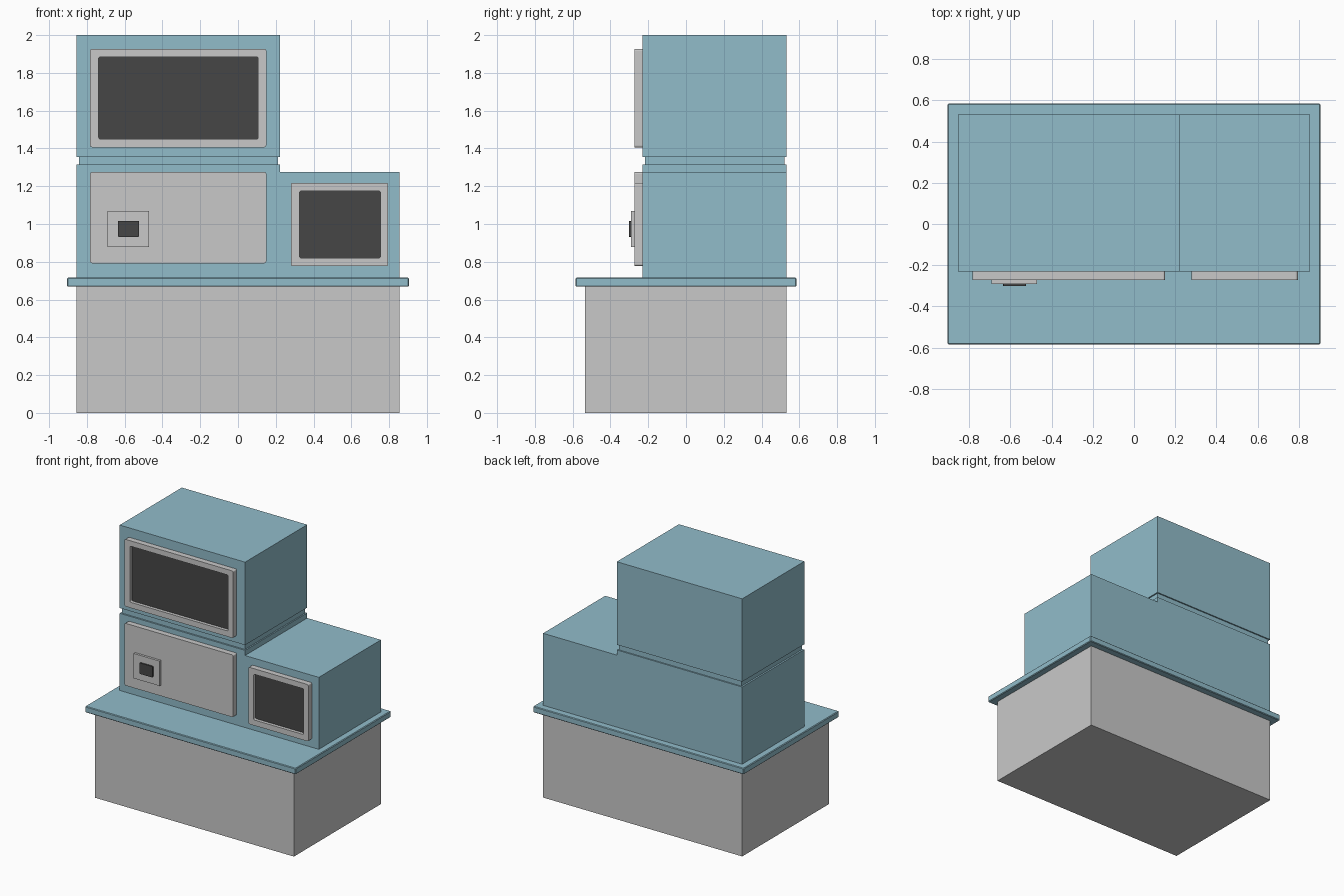
import bpy
import bmesh
import math

if "Cube" in bpy.data.objects:
    bpy.data.objects.remove(bpy.data.objects["Cube"])


def material(name, rgb):
    m = bpy.data.materials.new(name)
    m.diffuse_color = (*rgb, 1)
    m.use_nodes = True
    m.node_tree.nodes["Principled BSDF"].inputs["Base Color"].default_value = m.diffuse_color
    return m


BLUE = material("pale_blue", (0.283, 0.503, 0.591))
GREY = material("light_grey", (0.584, 0.584, 0.584))
DARK = material("dark_screen", (0.061, 0.061, 0.061))


def finish(bm, name, *mats):
    bmesh.ops.recalc_face_normals(bm, faces=bm.faces)
    mesh = bpy.data.meshes.new(name)
    bm.to_mesh(mesh)
    bm.free()
    for m in mats:
        mesh.materials.append(m)
    ob = bpy.data.objects.new(name, mesh)
    bpy.context.collection.objects.link(ob)
    return ob


def prism(name, profile, y0, y1, mat):
    """Extrude an (x, z) outline from y0 to y1."""
    bm = bmesh.new()
    a = [bm.verts.new((x, y0, z)) for x, z in profile]
    b = [bm.verts.new((x, y1, z)) for x, z in profile]
    bm.faces.new(a)
    bm.faces.new(b)
    for i in range(len(a)):
        j = (i + 1) % len(a)
        bm.faces.new((a[i], a[j], b[j], b[i]))
    return finish(bm, name, mat)


def rect(x0, x1, z0, z1):
    return [(x0, z0), (x1, z0), (x1, z1), (x0, z1)]


def rounded(x0, x1, z0, z1, r=0.01, steps=3):
    pts = []
    corners = [(x1 - r, z1 - r), (x0 + r, z1 - r), (x0 + r, z0 + r), (x1 - r, z0 + r)]
    for k, (cx, cz) in enumerate(corners):
        for i in range(steps + 1):
            a = math.pi / 2 * (k + i / steps)
            pts.append((cx + r * math.cos(a), cz + r * math.sin(a)))
    return pts


def screen(name, outer, inner, back, front, recess):
    """Raised frame with a dark screen sunk into it."""
    bm = bmesh.new()
    rings = [[bm.verts.new((x, y, z)) for x, z in rounded(*box)]
             for box, y in ((outer, back), (outer, front), (inner, front), (inner, recess))]
    for a, b in zip(rings, rings[1:]):
        for i in range(len(a)):
            j = (i + 1) % len(a)
            bm.faces.new((a[i], a[j], b[j], b[i]))
    bm.faces.new(rings[0])
    bm.faces.new(rings[-1]).material_index = 1
    return finish(bm, name, GREY, DARK)


# Base cabinet and worktop
prism("base_cabinet", rect(-0.855, 0.855, 0, 0.668), -0.535, 0.532, GREY)
top = prism("worktop", rect(-0.905, 0.905, 0.668, 0.716), -0.585, 0.585, BLUE)
bev = top.modifiers.new("corners", 'BEVEL')
bev.width = 0.005
bev.segments = 1

# Stepped lower housing, recessed neck and upper housing
prism("lower_housing", [(-0.855, 0.716), (0.855, 0.716), (0.855, 1.275),
                        (0.222, 1.275), (0.222, 1.315), (-0.855, 1.315)], -0.23, 0.532, BLUE)
prism("neck", rect(-0.842, 0.212, 1.315, 1.356), -0.218, 0.522, BLUE)
prism("upper_housing", rect(-0.855, 0.222, 1.356, 2.0), -0.23, 0.532, BLUE)

# Framed screens
screen("upper_screen", (-0.783, 0.15, 1.406, 1.927), (-0.738, 0.107, 1.45, 1.885),
       -0.23, -0.273, -0.248)
screen("side_screen", (0.28, 0.795, 0.777, 1.218), (0.325, 0.755, 0.82, 1.175),
       -0.23, -0.273, -0.248)

# Lower left door with its small control plate
prism("lower_panel", rounded(-0.783, 0.15, 0.792, 1.275), -0.273, -0.23, GREY)
prism("control_plate", rect(-0.692, -0.47, 0.877, 1.07), -0.291, -0.273, GREY)
prism("control_display", rounded(-0.635, -0.524, 0.932, 1.017, 0.005), -0.302, -0.291, DARK)
